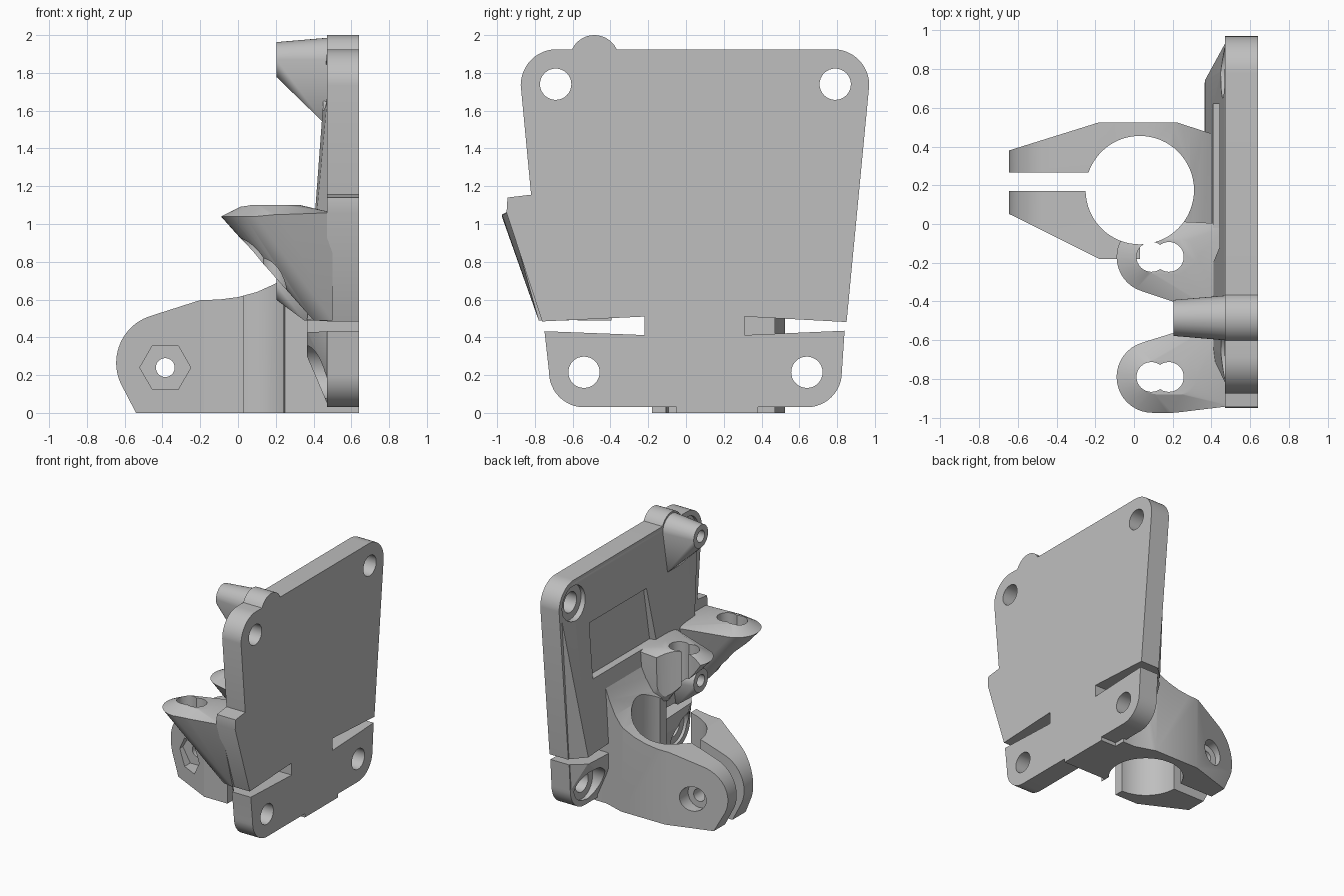
import bpy, bmesh
from math import cos, sin, pi, radians
from mathutils import Vector

if "Cube" in bpy.data.objects:
    bpy.data.objects.remove(bpy.data.objects["Cube"])

grey = bpy.data.materials.new("plain grey")
grey.use_nodes = True
grey.diffuse_color = (0.52, 0.52, 0.52, 1)
grey.node_tree.nodes["Principled BSDF"].inputs["Base Color"].default_value = (0.52, 0.52, 0.52, 1)

AXES = {"x": lambda a, b, d: (d, a, b),
        "y": lambda a, b, d: (a, d, b),
        "z": lambda a, b, d: (a, b, d)}


def finish(name, bm):
    bmesh.ops.recalc_face_normals(bm, faces=bm.faces)
    mesh = bpy.data.meshes.new(name)
    bm.to_mesh(mesh)
    bm.free()
    ob = bpy.data.objects.new(name, mesh)
    bpy.context.collection.objects.link(ob)
    mesh.materials.append(grey)
    return ob


def prism(name, pts, axis, lo, hi):
    """Extrude a 2D outline along an axis."""
    bm = bmesh.new()
    face = bm.faces.new([bm.verts.new(AXES[axis](a, b, lo)) for a, b in pts])
    side = bmesh.ops.extrude_face_region(bm, geom=[face])["geom"]
    move = Vector(AXES[axis](0, 0, hi - lo))
    bmesh.ops.translate(bm, vec=move, verts=[v for v in side if isinstance(v, bmesh.types.BMVert)])
    return finish(name, bm)


def arc(c, r, start=0, end=360, n=32):
    full = end - start == 360
    steps = n if full else n + 1
    return [(c[0] + r * cos(radians(start + (end - start) * i / n)),
             c[1] + r * sin(radians(start + (end - start) * i / n))) for i in range(steps)]


def hull(name, pts):
    bm = bmesh.new()
    for p in pts:
        bm.verts.new(p)
    res = bmesh.ops.convex_hull(bm, input=bm.verts)
    junk = {g for g in res["geom_interior"] + res["geom_unused"] if isinstance(g, bmesh.types.BMVert)}
    bmesh.ops.delete(bm, geom=list(junk), context="VERTS")
    bmesh.ops.dissolve_limit(bm, angle_limit=radians(0.5), verts=bm.verts, edges=bm.edges)
    return finish(name, bm)


def ring(axis, c, r, d, n=40):
    return [AXES[axis](a, b, d) for a, b in arc(c, r, n=n)]


def boolean(ob, tools, op="DIFFERENCE"):
    for tool in tools:
        mod = ob.modifiers.new("cut", "BOOLEAN")
        mod.operation, mod.solver, mod.object = op, "EXACT", tool
        bpy.context.view_layer.objects.active = ob
        bpy.ops.object.modifier_apply(modifier=mod.name)
    return ob


helpers = []


def cutter(ob):
    ob.hide_render = True
    helpers.append(ob)
    return ob


def bore(axis, c, r, lo, hi, n=32):
    return cutter(prism("cutter", arc(c, r, n=n), axis, lo, hi))


# Mounting plate outline in (y, z)
outline = ([(-0.76, 0.48), (-0.95, 1.06), (-0.945, 1.14), (-0.82, 1.155)]
           + arc((-0.685, 1.735), 0.19, 180, 90, 12)
           + arc((-0.485, 1.87), 0.13, 155, 25, 16)
           + arc((0.78, 1.735), 0.19, 90, 0, 12)
           + [(0.85, 0.48), (0.84, 0.44)]
           + arc((0.64, 0.215), 0.185, 0, -90, 12)
           + [(0.38, 0.03), (0.38, 0), (-0.05, 0), (-0.05, 0.03)]
           + arc((-0.54, 0.215), 0.185, 270, 180, 12) + [(-0.75, 0.44)])
plate = prism("mounting_plate", outline, "x", 0.47, 0.64)

# Sloping thickened backs above and below the slits
upper_back = hull("upper_back", [
    (0.48, 0.85, 0.48), (0.48, -0.75, 0.48), (0.48, 0.95, 1.75), (0.48, -0.84, 1.75),
    (0.48, 0.8, 1.92), (0.48, -0.68, 1.92), (0.47, 0.8, 1.9), (0.47, -0.68, 1.9),
    (0.365, 0.74, 0.48), (0.365, -0.6, 0.48)])
lower_back = hull("lower_back", [
    (0.48, 0.84, 0.44), (0.48, -0.74, 0.44), (0.48, 0.82, 0.2), (0.48, -0.72, 0.2),
    (0.48, 0.62, 0.03), (0.48, -0.54, 0.03), (0.365, 0.74, 0.44), (0.365, -0.6, 0.44),
    (0.365, 0.6, 0.3), (0.365, -0.5, 0.3)])
# Bridge between the slits
bridge = prism("slit_bridge", [(-0.22, 0.4), (0.31, 0.4), (0.31, 0.52), (-0.22, 0.52)], "x", 0.365, 0.5)

# Slits, pocket and screw holes
slits = [cutter(prism("cutter", [(e, 0.412), (e, 0.51), (o, 0.473), (o, 0.442)], "x", 0.3, 0.8))
         for e, o in ((-0.22, -1.0), (0.31, 1.0))]
holes, sinks = [], []
for c in ((-0.69, 1.74), (0.79, 1.74), (-0.54, 0.215), (0.64, 0.215)):
    holes.append(bore("x", c, 0.083, 0.2, 0.8))
    sinks.append(bore("x", c, 0.14, 0.2, 0.495))
pocket = cutter(prism("cutter", [(-0.2, 1.07), (0.62, 1.07), (0.62, 1.52), (-0.12, 1.52)], "x", 0.3, 0.478))
boolean(plate, slits + holes + sinks)
boolean(upper_back, slits + sinks[:2] + [pocket])
boolean(lower_back, slits + sinks[2:])

# Tapered screw posts with a gusset underneath
POST_Y = -0.485
for name, z, gx, gz in (("upper_post", 1.87, 0.46, 1.53), ("lower_post", 0.69, 0.35, 0.49)):
    end = 0.64 if z > 1 else 0.5
    post = hull(name, ring("x", (POST_Y, z), 0.093, 0.205) + ring("x", (POST_Y, z), 0.13, end)
                + [(x, POST_Y + s, gz) for x in (gx, 0.5) for s in (-0.09, 0.09)])
    boolean(post, [bore("x", (POST_Y, z), 0.048, 0.1, 0.45)])

# Split clamp: plan outline limited by its side profile
plan = [(-0.645, 0.38), (-0.18, 0.525), (0.22, 0.525), (0.39, 0.47), (0.5, 0.47),
        (0.5, -0.05), (0.25, -0.05), (0.22, -0.18), (-0.18, -0.18), (-0.645, 0.052)]
side = ([(-0.54, 0), (0.5, 0), (0.5, 1.0), (0.42, 0.98), (0.36, 0.86), (0.29, 0.76), (0.2, 0.685),
         (0.1, 0.64), (0, 0.613), (-0.1, 0.6), (-0.2, 0.597)]
        + arc((-0.385, 0.265), 0.26, 107, 205, 20))
clamp = prism("split_clamp", plan, "z", 0, 1.1)
rod_bore = bore("z", (0.03, 0.175), 0.28, -0.1, 1.5, 64)
split = cutter(prism("cutter", [(-0.8, 0.17), (-0.1, 0.17), (-0.1, 0.265), (-0.8, 0.265)], "z", -0.1, 1.5))
gap = cutter(prism("cutter", [(0.03, -0.3), (0.24, -0.3), (0.24, 0.05), (0.03, 0.05)], "z", -0.1, 1.5))
boolean(clamp, [cutter(prism("cutter", side, "y", -0.4, 0.8))], "INTERSECT")
BOLT = (-0.385, 0.24)
boolean(clamp, [rod_bore, split, gap,
                bore("y", BOLT, 0.05, -0.4, 0.8),
                bore("y", BOLT, 0.1, 0.38, 0.8),
                bore("y", BOLT, 0.135, -0.4, 0.03, 6)])

# Flared cable guides with a double hole
for name, y, wide_lo, wide_hi in (("inner_guide", -0.17, -0.5, -0.0), ("outer_guide", -0.79, -0.94, -0.47)):
    pts = ring("z", (0.095, y), 0.185, 1.04) + ring("z", (0.2, y), 0.185, 1.05)
    pts += ring("z", (0.12, y), 0.09, 1.1) + ring("z", (0.24, y), 0.09, 1.1)
    low = y + 0.03
    pts += [(0.5, wide_lo, 1.06), (0.5, wide_hi, 1.06), (0.5, low - 0.02, 0.49), (0.5, low + 0.14, 0.49),
            (0.4, low, 0.49), (0.4, low + 0.1, 0.49)]
    guide = hull(name, pts)
    boolean(guide, [bore("z", (x, y), 0.077, 0.3, 1.5) for x in (0.09, 0.18)])
    if y > -0.5:
        boolean(guide, [rod_bore])

for ob in helpers:
    bpy.data.objects.remove(ob)

# Smooth the curved walls, keep the corners sharp
bpy.ops.object.select_all(action="DESELECT")
for ob in bpy.context.collection.objects:
    if ob.type == "MESH":
        ob.select_set(True)
        bpy.context.view_layer.objects.active = ob
bpy.ops.object.shade_smooth_by_angle(angle=radians(25))
